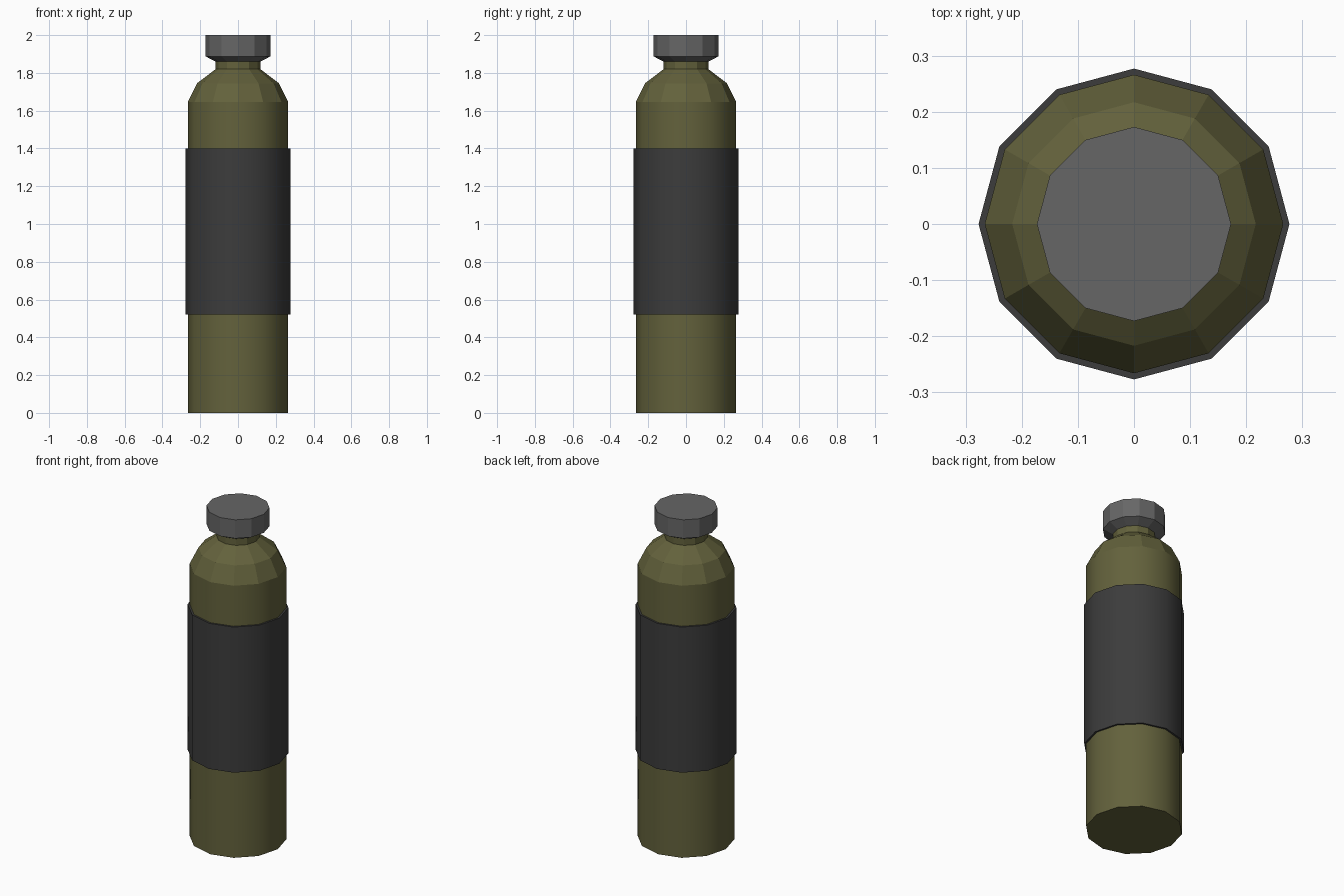
import bpy, bmesh, math

if "Cube" in bpy.data.objects:
    bpy.data.objects.remove(bpy.data.objects["Cube"])

SIDES = 12

def material(name, rgb):
    m = bpy.data.materials.new(name)
    m.diffuse_color = (*rgb, 1)
    m.use_nodes = True
    m.node_tree.nodes["Principled BSDF"].inputs["Base Color"].default_value = m.diffuse_color
    return m

def lathe(name, profile, mat, smooth_bands=()):
    """Spin (radius, z) points around z and cap both ends."""
    bm = bmesh.new()
    rings = [[bm.verts.new((r * math.cos(a), r * math.sin(a), z))
              for a in (2 * math.pi * i / SIDES for i in range(SIDES))]
             for r, z in profile]
    for k, (lo, hi) in enumerate(zip(rings, rings[1:])):
        for i in range(SIDES):
            j = (i + 1) % SIDES
            f = bm.faces.new((lo[i], lo[j], hi[j], hi[i]))
            f.smooth = k in smooth_bands
    bm.faces.new(rings[0][::-1])
    bm.faces.new(rings[-1])
    # keep ring edges crisp so only the round direction is smoothed
    for e in bm.edges:
        if abs(e.verts[0].co.z - e.verts[1].co.z) < 1e-5:
            e.smooth = False
    me = bpy.data.meshes.new(name)
    bm.to_mesh(me)
    bm.free()
    me.materials.append(mat)
    ob = bpy.data.objects.new(name, me)
    bpy.context.collection.objects.link(ob)
    return ob

olive = material("olive green", (0.125, 0.121, 0.045))
charcoal = material("charcoal", (0.045, 0.045, 0.045))
grey = material("grey", (0.133, 0.133, 0.133))

# bottle body with rounded shoulder and neck
lathe("bottle_body", [(0.266, 0), (0.266, 1.645), (0.217, 1.745),
                      (0.118, 1.82), (0.118, 1.87)], olive, {0})
# grip sleeve around the middle
lathe("sleeve", [(0.277, 0.52), (0.277, 1.4)], charcoal, {0})
# screw cap with tapered underside
lathe("cap", [(0.118, 1.86), (0.173, 1.888), (0.173, 2.0)], grey)
